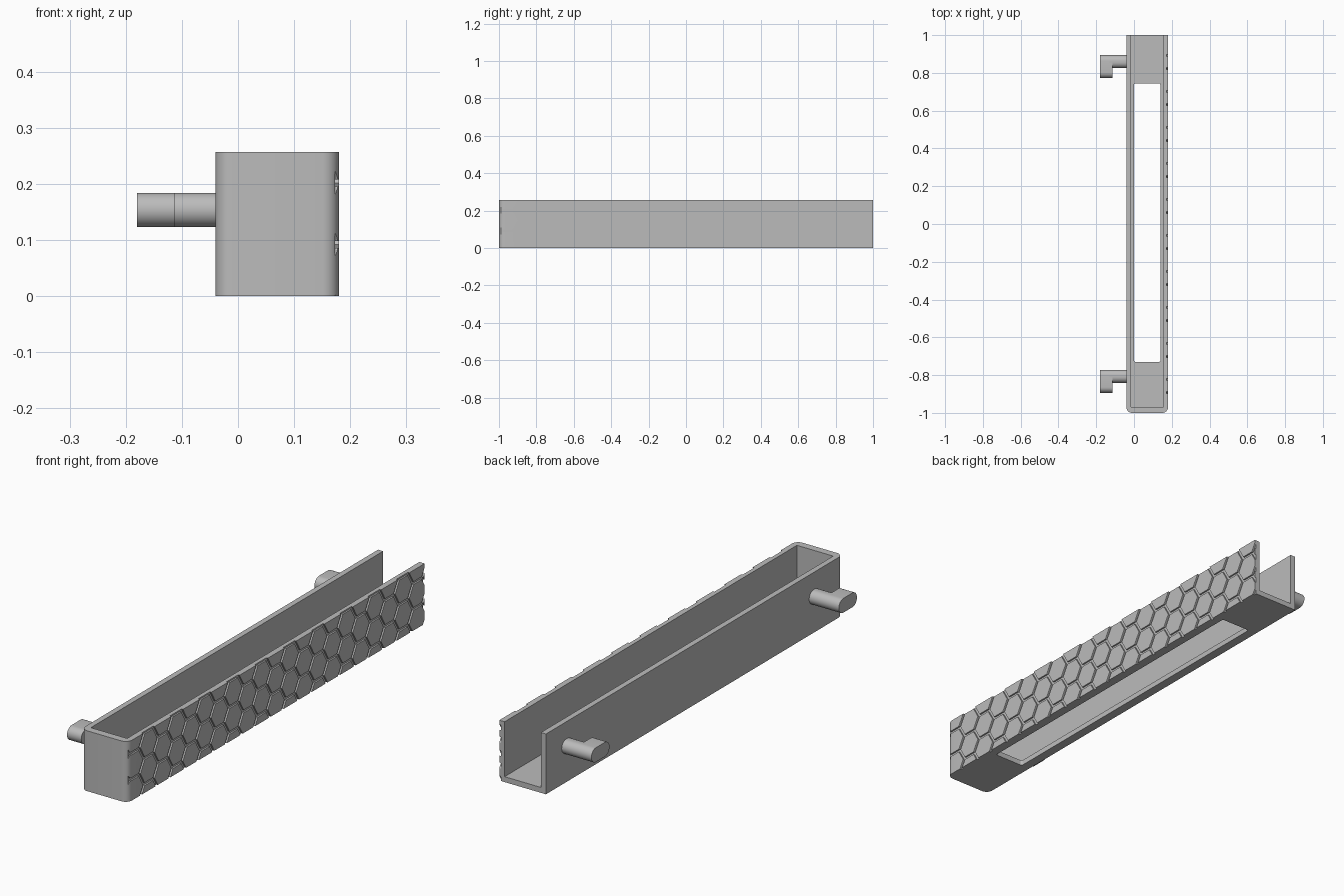
import bpy, bmesh, math
from mathutils import Vector

if "Cube" in bpy.data.objects:
    bpy.data.objects.remove(bpy.data.objects["Cube"], do_unlink=True)

gray = bpy.data.materials.new("plain_gray")
gray.use_nodes = True
color = (0.5, 0.5, 0.5, 1)
gray.diffuse_color = color
gray.node_tree.nodes["Principled BSDF"].inputs["Base Color"].default_value = color


def add_prism(bm, points, offset):
    """Extrude a closed outline along the offset vector."""
    face = bm.faces.new([bm.verts.new(p) for p in points])
    top = bmesh.ops.extrude_face_region(bm, geom=[face])["geom"]
    moved = [v for v in top if isinstance(v, bmesh.types.BMVert)]
    bmesh.ops.translate(bm, verts=moved, vec=Vector(offset))


def make_object(name, bm, helper=False):
    bmesh.ops.recalc_face_normals(bm, faces=bm.faces[:])
    mesh = bpy.data.meshes.new(name)
    bm.to_mesh(mesh)
    bm.free()
    mesh.materials.append(gray)
    obj = bpy.data.objects.new(name, mesh)
    bpy.context.collection.objects.link(obj)
    if helper:
        obj.hide_render = True
        obj.display_type = 'WIRE'
    return obj


def prism(name, points, offset, helper=False):
    bm = bmesh.new()
    add_prism(bm, points, offset)
    return make_object(name, bm, helper)


def rounded(x0, x1, y0, y1, radii, steps=8):
    """Rectangle outline; radii run front left, front right, back right, back left."""
    corners = [(x0, y0, 1, 1), (x1, y0, -1, 1), (x1, y1, -1, -1), (x0, y1, 1, -1)]
    pts = []
    for i, ((x, y, sx, sy), r) in enumerate(zip(corners, radii)):
        if r == 0:
            pts.append((x, y))
            continue
        for k in range(steps + 1):
            a = math.pi * (1 + i / 2 + k / steps / 2)
            pts.append((x + sx * r + r * math.cos(a), y + sy * r + r * math.sin(a)))
    return pts


def box(name, lo, hi):
    outline = rounded(lo[0], hi[0], lo[1], hi[1], [0] * 4)
    return prism(name, [(x, y, lo[2]) for x, y in outline], (0, 0, hi[2] - lo[2]), True)


def boolean(obj, cutter):
    mod = obj.modifiers.new("cut_" + cutter.name, 'BOOLEAN')
    mod.operation = 'DIFFERENCE'
    mod.solver = 'EXACT'
    mod.object = cutter


def apply_and_smooth(obj):
    bpy.ops.object.select_all(action='DESELECT')
    obj.select_set(True)
    bpy.context.view_layer.objects.active = obj
    for mod in list(obj.modifiers):
        bpy.ops.object.modifier_apply(modifier=mod.name)
    bpy.ops.object.shade_smooth_by_angle(angle=math.radians(30))


# Trough body, rounded at the closed front end
HEIGHT = 0.257
outline = rounded(-0.04, 0.18, -1, 1, [0.03, 0.03, 0, 0])
trough = prism("trough", [(x, y, 0) for x, y in outline], (0, 0, HEIGHT))

# Cavity, open at the top and back
cavity = box("cavity_cutter", (-0.016, -0.968, 0.023), (0.155, 1.2, 0.5))

# Long slot through the floor
outline = rounded(0, 0.14, -0.73, 0.745, [0.01] * 4)
slot = prism("slot_cutter", [(x, y, -0.1) for x, y in outline], (0, 0, 0.2), True)

# Honeycomb grooves: a slab with the hexagon tiles taken out of it
PITCH, GROOVE = 0.11, 0.0125
column = PITCH * math.sqrt(3) / 2
radius = (PITCH - GROOVE) / math.sqrt(3)
bm = bmesh.new()
for i in range(-11, 12):
    for j in range(-1, 4):
        z = 0.037 + PITCH * (j + 0.5 * (i % 2))
        hexagon = [(0.1, i * column + radius * math.cos(k * math.pi / 3),
                    z + radius * math.sin(k * math.pi / 3)) for k in range(6)]
        add_prism(bm, hexagon, (0.2, 0, 0))
tiles = make_object("hexagon_tiles", bm, True)
grooves = box("groove_cutter", (0.173, -1.2, -0.3), (0.2, 1.2, 0.6))
boolean(grooves, tiles)
apply_and_smooth(grooves)

for cutter in (cavity, slot, grooves):
    boolean(trough, cutter)
apply_and_smooth(trough)
for helper in (cavity, slot, grooves, tiles):
    bpy.data.objects.remove(helper, do_unlink=True)

# Two hooked pegs on the side wall
PEG_Z, PEG_R = 0.1535, 0.0305


def stadium(x, y0, y1, steps=16):
    """Outline across x with round ends between y0 and y1."""
    pts = []
    for center, start in ((y1 - PEG_R, -0.5), (y0 + PEG_R, 0.5)):
        for k in range(steps + 1):
            a = math.pi * (start + k / steps)
            pts.append((x, center + PEG_R * math.cos(a), PEG_Z + PEG_R * math.sin(a)))
    return pts


for label, top in (("front", -0.772), ("back", 0.894)):
    shaft = prism(label + "_peg_shaft", stadium(-0.03, top - 0.069, top), (-0.1, 0, 0))
    hook = prism(label + "_peg_hook", stadium(-0.113, top - 0.122, top), (-0.067, 0, 0))
    for part in (shaft, hook):
        apply_and_smooth(part)
